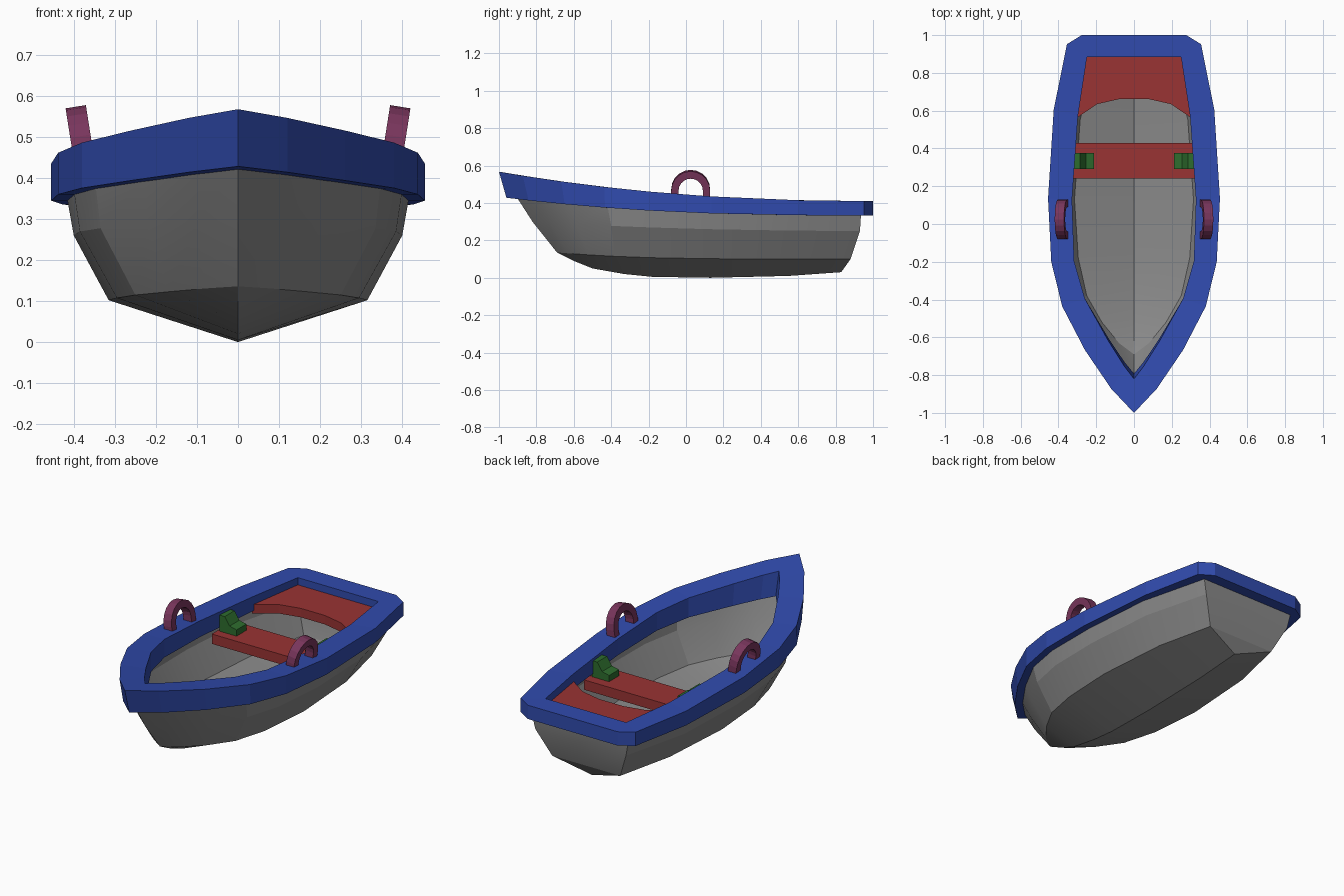
import bpy, bmesh
from math import sin, cos, pi, radians

if "Cube" in bpy.data.objects:
    bpy.data.objects.remove(bpy.data.objects["Cube"])


def make(name, bm, color=None, smooth=None):
    bmesh.ops.remove_doubles(bm, verts=bm.verts, dist=1e-4)
    bmesh.ops.recalc_face_normals(bm, faces=bm.faces)
    # lowest face must look down (matters for the open hull shell)
    bm.normal_update()
    lowest = min(bm.faces, key=lambda f: f.calc_center_median().z)
    if lowest.normal.z > 0:
        bmesh.ops.reverse_faces(bm, faces=bm.faces)
    me = bpy.data.meshes.new(name)
    bm.to_mesh(me)
    bm.free()
    if smooth:
        me.shade_smooth()
        me.set_sharp_from_angle(angle=radians(smooth))
    ob = bpy.data.objects.new(name, me)
    bpy.context.collection.objects.link(ob)
    if color:
        mat = bpy.data.materials.get(color[0]) or bpy.data.materials.new(color[0])
        mat.diffuse_color = (*color[1], 1)
        mat.use_nodes = True
        mat.node_tree.nodes["Principled BSDF"].inputs["Base Color"].default_value = mat.diffuse_color
        me.materials.append(mat)
    return ob


def loft(rows, closed=False):
    """Skin half outlines (bow to stern) after mirroring each into a full loop."""
    bm = bmesh.new()
    loops = []
    for row in rows:
        full = row + [(-x, y, z) for x, y, z in reversed(row[1:-1])]
        loops.append([bm.verts.new(p) for p in full])
    if closed:
        loops.append(loops[0])
    for a, b in zip(loops, loops[1:]):
        for i in range(len(a)):
            j = (i + 1) % len(a)
            bm.faces.new((a[i], a[j], b[j], b[i]))
    return bm


def prism(profile, to3d, a, b):
    """Extrude a 2D profile from a to b, with to3d placing each point."""
    bm = bmesh.new()
    lo = [bm.verts.new(to3d(p, a)) for p in profile]
    hi = [bm.verts.new(to3d(p, b)) for p in profile]
    bm.faces.new(lo)
    bm.faces.new(hi)
    for i in range(len(lo)):
        j = (i + 1) % len(lo)
        bm.faces.new((lo[i], lo[j], hi[j], hi[i]))
    return bm


BLUE = ("blue", (0.03, 0.07, 0.42))
RED = ("red", (0.32, 0.033, 0.033))
GREEN = ("green", (0.027, 0.15, 0.027))
PURPLE = ("purple", (0.19, 0.036, 0.107))
GREY = ("dark_grey", (0.25, 0.25, 0.25))


# Sheer curves of the rim
def sheer(y, power=2.2):
    return max(0, (1 - y) / 2) ** power


def top(y):
    return 0.41 + 0.157 * sheer(y)


def under(y):
    return 0.333 + 0.1 * sheer(y, 2.6)


# Rim, with the bow raked back towards the bottom
outer = [(0, -1), (.12, -.873), (.26, -.667), (.38, -.436), (.438, -.2),
         (.455, .135), (.425, .605), (.355, .952), (.277, 1), (0, 1)]
inner = [(0, -.82), (.05, -.755), (.135, -.62), (.26, -.395), (.317, -.196),
         (.328, .13), (.297, .57), (.249, .884), (.2, .884), (0, .884)]


def rake(pts):
    return [(x, y + .04 * max(0, (-y - .4) / .6)) for x, y in pts]


make("rim", loft([
    [(x, y, top(y)) for x, y in outer],
    [(x, y, under(y)) for x, y in rake(outer)],
    [(x, y, under(y)) for x, y in rake(inner)],
    [(x, y, top(y)) for x, y in inner]], closed=True), BLUE)

# Hull: an open shell through keel, chine, bilge and upper edge
keel = [(0, y, z) for y, z in [(-.69, .136), (-.6, .09), (-.5, .05), (-.33, .02), (-.18, .005),
                               (.13, 0), (.55, .01), (.83, .03), (.83, .03)]]
chine = [(0, -.69), (.08, -.63), (.17, -.52), (.25, -.38), (.295, -.18),
         (.315, .13), (.285, .55), (.21, .88), (0, .88)]
bilge = [(0, -.82), (.10, -.73), (.22, -.58), (.335, -.4), (.385, -.19),
         (.40, .13), (.375, .55), (.28, .93), (0, .93)]
upper = [(0, -.905), (.105, -.8), (.228, -.63), (.347, -.42), (.40, -.2),
         (.417, .13), (.395, .55), (.30, .936), (0, .936)]
make("hull", loft([
    keel,
    [(x, y, .10 + .075 * sheer(y) ** 2) for x, y in chine],
    [(x, y, .25 + .06 * sheer(y)) for x, y in bilge],
    [(x, y, under(y) + .01) for x, y in upper]]), GREY, smooth=16)


# Seats
def flat(p, z):
    return (p[0], p[1], z)


make("middle_seat", prism([(-.33, .24), (.33, .24), (.33, .43), (-.33, .43)],
                          flat, .265, .32), RED)
half = [(.074, .662), (.195, .635), (.305, .56), (.262, .9)]
make("stern_seat", prism(half + [(-x, y) for x, y in reversed(half)],
                         flat, .32, .37), RED)

# Brackets on the middle seat and tilted oar loops on the rim
bracket = [(.318, .315), (.318, .41), (.285, .41), (.255, .365), (.212, .355), (.212, .315)]
N = 10
arc = [(cos(pi * i / N), sin(pi * i / N)) for i in range(N + 1)]
arch = [(.104, 0)] + [(.104 * c, .05 + .105 * s) for c, s in arc] + [(-.104, 0)]
arch += [(-.065, 0)] + [(-.065 * c, .05 + .065 * s) for c, s in arc] + [(.065, 0)]
tilt = radians(9)
for side, sx in (("left", -1), ("right", 1)):
    make(side + "_bracket", prism(bracket, lambda p, y: (sx * p[0], y, p[1]), .29, .376), GREEN)
    make(side + "_oar_loop", prism(
        arch, lambda p, w: (sx * (.371 + w * cos(tilt) + p[1] * sin(tilt)), .025 + p[0],
                            .42 + p[1] * cos(tilt) - w * sin(tilt)), -.025, .025), PURPLE)
